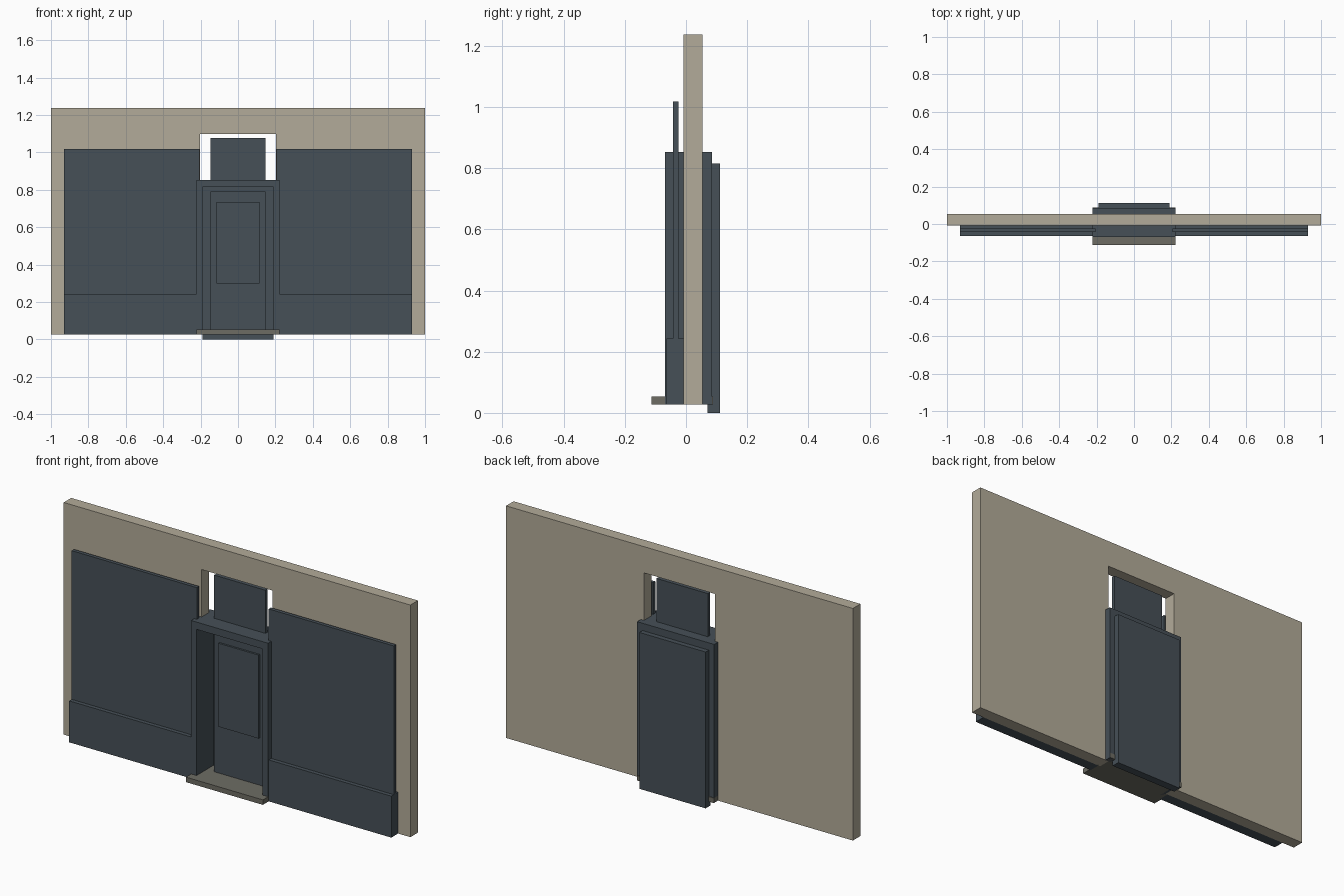
import bpy

if "Cube" in bpy.data.objects:
    bpy.data.objects.remove(bpy.data.objects["Cube"])


def material(name, rgb):
    m = bpy.data.materials.new(name)
    m.diffuse_color = (*rgb, 1.0)
    m.use_nodes = True
    m.node_tree.nodes["Principled BSDF"].inputs["Base Color"].default_value = m.diffuse_color
    return m


TAN = material("tan_wall", (0.45, 0.41, 0.32))
BLUE = material("slate_blue", (0.061, 0.080, 0.096))
GREY = material("threshold_grey", (0.155, 0.152, 0.127))


def box(name, x, y, z, mat):
    """Box given by its (min, max) range on each axis."""
    bpy.ops.mesh.primitive_cube_add(
        size=1, location=[(a + b) / 2 for a, b in (x, y, z)])
    ob = bpy.context.object
    ob.name = name
    ob.scale = [b - a for a, b in (x, y, z)]
    bpy.ops.object.transform_apply(location=False, rotation=False, scale=True)
    ob.data.materials.append(mat)
    return ob


def portal(name, outer, inner, y, bottom, top, inner_top, mat):
    """Upside-down U profile extruded along y."""
    pts = [(-outer, bottom), (-outer, top), (outer, top), (outer, bottom),
           (inner, bottom), (inner, inner_top), (-inner, inner_top), (-inner, bottom)]
    n = len(pts)
    verts = [(px, d, pz) for d in y for px, pz in pts]
    # quads for left leg, head and right leg keep the faces clean
    faces = [tuple(range(n)), tuple(range(2 * n - 1, n - 1, -1))]
    faces += [(i, i + n, (i + 1) % n + n, (i + 1) % n) for i in range(n)]
    me = bpy.data.meshes.new(name)
    me.from_pydata(verts, [], faces)
    me.materials.append(mat)
    ob = bpy.data.objects.new(name, me)
    bpy.context.collection.objects.link(ob)
    bpy.context.view_layer.objects.active = ob
    ob.select_set(True)
    bpy.ops.object.mode_set(mode='EDIT')
    bpy.ops.mesh.select_all(action='SELECT')
    bpy.ops.mesh.normals_make_consistent(inside=False)
    bpy.ops.object.mode_set(mode='OBJECT')
    return ob


BASE = 0.027

# Wall with its doorway, and the deep door frame passing through it
portal("wall", 1.0, 0.204, (-0.008, 0.054), BASE, 1.237, 1.10, TAN)
portal("door_frame", 0.222, 0.191, (-0.069, 0.085), BASE, 0.853, 0.815, BLUE)

# Threshold slab
box("threshold", (-0.222, 0.222), (-0.112, 0.088), (BASE, 0.053), GREY)

# Back door slab, inner door with raised pane, and transom pane
box("back_door", (-0.191, 0.191), (0.070, 0.111), (0.0, 0.815), BLUE)
box("inner_door", (-0.148, 0.148), (0.014, 0.034), (0.053, 0.79), BLUE)
box("inner_door_pane", (-0.116, 0.116), (0.004, 0.042), (0.30, 0.735), BLUE)
box("transom_pane", (-0.148, 0.148), (0.014, 0.032), (0.85, 1.078), BLUE)

# Side windows and the low bulkheads they stand on
for side, s in (("left", -1), ("right", 1)):
    box(side + "_window", sorted((s * 0.207, s * 0.929)), (-0.043, -0.024),
        (0.243, 1.018), BLUE)
    box(side + "_bulkhead", sorted((s * 0.215, s * 0.929)), (-0.064, -0.008),
        (BASE, 0.243), BLUE)
